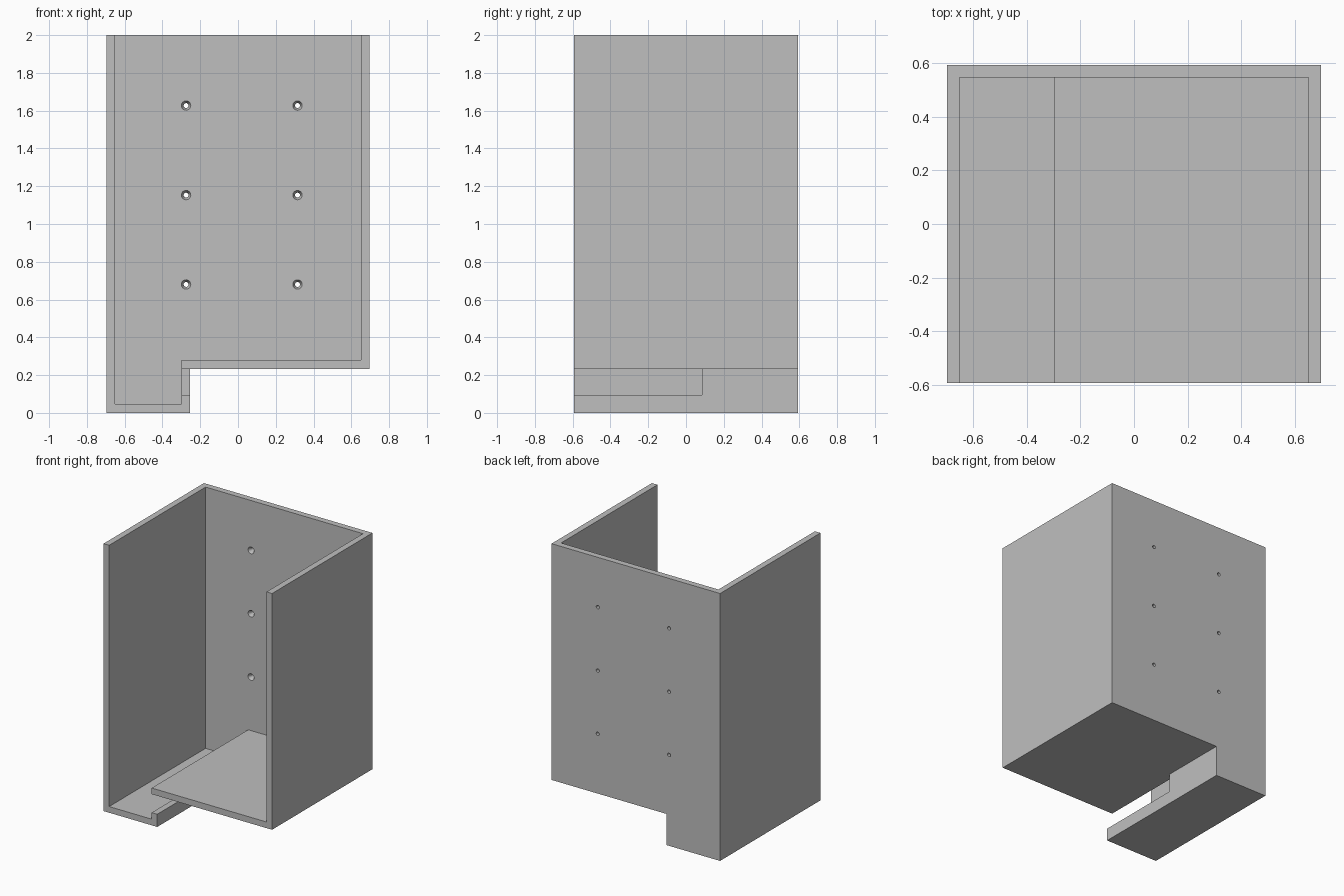
import bpy, bmesh, math
from mathutils import Matrix

cube = bpy.data.objects.get("Cube")
if cube:
    bpy.data.objects.remove(cube, do_unlink=True)

W, D, H = 0.697, 0.593, 2.0      # half width, half depth, height
T = 0.046                        # wall thickness
STEP_X, SHELF_Z = -0.253, 0.233  # outer corner of the stepped floor

grey = bpy.data.materials.new("light_grey")
grey.use_nodes = True
colour = (0.52, 0.52, 0.52, 1)
grey.diffuse_color = colour
grey.node_tree.nodes["Principled BSDF"].inputs["Base Color"].default_value = colour


def make_object(name, bm):
    bmesh.ops.recalc_face_normals(bm, faces=bm.faces)
    mesh = bpy.data.meshes.new(name)
    bm.to_mesh(mesh)
    bm.free()
    mesh.materials.append(grey)
    obj = bpy.data.objects.new(name, mesh)
    bpy.context.collection.objects.link(obj)
    return obj


def extrude_profile(name, points, y0, y1):
    """Extrude a front (x, z) outline from y0 to y1."""
    bm = bmesh.new()
    face = bm.faces.new([bm.verts.new((x, y0, z)) for x, z in points])
    result = bmesh.ops.extrude_face_region(bm, geom=[face])
    moved = [v for v in result["geom"] if isinstance(v, bmesh.types.BMVert)]
    bmesh.ops.translate(bm, verts=moved, vec=(0, y1 - y0, 0))
    return make_object(name, bm)


def screw_cutter(name, x, z):
    """Countersunk hole through the back wall: a cone then a shaft."""
    rings = [(0.029, D - T - 0.004), (0.025, D - T), (0.013, D - T / 2), (0.013, D + 0.05)]
    n = 24
    bm = bmesh.new()
    loops = []
    for r, y in rings:
        circle = bmesh.ops.create_circle(
            bm, segments=n, radius=r,
            matrix=Matrix.Translation((x, y, z)) @ Matrix.Rotation(math.pi / 2, 4, 'X'))
        loops.append(circle["verts"])
    for a, b in zip(loops, loops[1:]):
        for i in range(n):
            j = (i + 1) % n
            bm.faces.new((a[i], a[j], b[j], b[i]))
    bm.faces.new(loops[0])
    bm.faces.new(loops[-1])
    return make_object(name, bm)


# Outer block with the stepped bottom
holder = extrude_profile("wall_holder", [
    (-W, 0), (STEP_X, 0), (STEP_X, SHELF_Z), (W, SHELF_Z), (W, H), (-W, H)], -D, D)

# Hollow, open at the top and front
cutters = [extrude_profile("hollow_cutter", [
    (-W + T, T), (STEP_X - T, T), (STEP_X - T, SHELF_Z + T),
    (W - T, SHELF_Z + T), (W - T, H + 0.1), (-W + T, H + 0.1)], -D - 0.1, D - T)]

# Side opening between the channel and the shelf
x0, x1 = STEP_X - T - 0.03, STEP_X + 0.03
cutters.append(extrude_profile("side_opening_cutter", [
    (x0, 0.095), (x1, 0.095), (x1, SHELF_Z), (x0, SHELF_Z)], -D - 0.1, 0.085))

# Screw holes, two columns of three
for x in (-0.275, 0.315):
    for z in (0.68, 1.153, 1.627):
        cutters.append(screw_cutter("screw_hole_cutter", x, z))

for cutter in cutters:
    cutter.hide_render = True
    mod = holder.modifiers.new(cutter.name, 'BOOLEAN')
    mod.operation = 'DIFFERENCE'
    mod.solver = 'EXACT'
    mod.object = cutter

# Bake the cuts and remove the cutters
bpy.context.view_layer.update()
graph = bpy.context.evaluated_depsgraph_get()
baked = bpy.data.meshes.new_from_object(holder.evaluated_get(graph))
holder.modifiers.clear()
holder.data = baked
for cutter in cutters:
    bpy.data.objects.remove(cutter, do_unlink=True)

# Smooth the round holes, keep the edges sharp
bpy.ops.object.select_all(action='DESELECT')
holder.select_set(True)
bpy.context.view_layer.objects.active = holder
bpy.ops.object.shade_smooth_by_angle(angle=math.radians(30))
